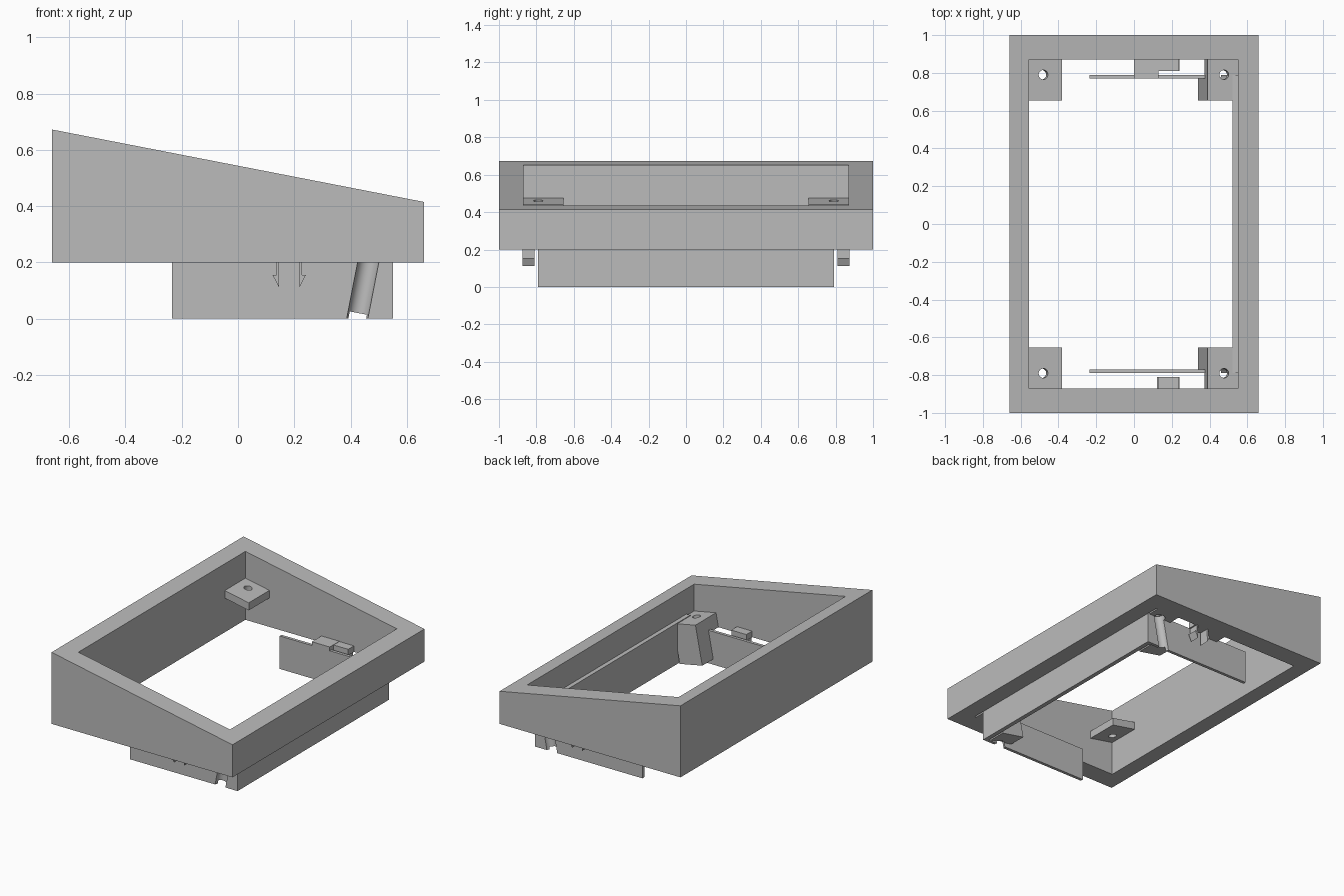
import bpy, bmesh, math
from mathutils import Vector

cube = bpy.data.objects.get("Cube")
if cube:
    bpy.data.objects.remove(cube, do_unlink=True)

grey = bpy.data.materials.new("plain grey")
grey.use_nodes = True
GREY = (0.5, 0.5, 0.5, 1)
grey.diffuse_color = GREY
grey.node_tree.nodes["Principled BSDF"].inputs["Base Color"].default_value = GREY

SLOPE = 0.195                       # tilt of the sloping top
AXIS = Vector((SLOPE, 0, 1)).normalized()


def finish(name, bm):
    bmesh.ops.recalc_face_normals(bm, faces=bm.faces)
    mesh = bpy.data.meshes.new(name)
    bm.to_mesh(mesh)
    bm.free()
    obj = bpy.data.objects.new(name, mesh)
    mesh.materials.append(grey)
    bpy.context.collection.objects.link(obj)
    return obj


def prism(name, profile, y0, y1):
    """Extrude an x-z profile along y."""
    bm = bmesh.new()
    face = bm.faces.new([bm.verts.new((x, y0, z)) for x, z in profile])
    ext = bmesh.ops.extrude_face_region(bm, geom=[face])["geom"]
    verts = [g for g in ext if isinstance(g, bmesh.types.BMVert)]
    bmesh.ops.translate(bm, verts=verts, vec=(0, y1 - y0, 0))
    return finish(name, bm)


def box(name, x0, x1, y0, y1, z0, z1):
    return prism(name, [(x0, z0), (x1, z0), (x1, z1), (x0, z1)], y0, y1)


def bore(top, radius, start, end):
    """Tilted cylinder cutter between two depths below a point."""
    bm = bmesh.new()
    bmesh.ops.create_cone(bm, cap_ends=True, segments=32, radius1=radius,
                          radius2=radius, depth=end - start)
    bm.transform(AXIS.to_track_quat('Z', 'Y').to_matrix().to_4x4())
    bmesh.ops.translate(bm, verts=bm.verts, vec=top - AXIS * (start + end) / 2)
    obj = finish("bore_cutter", bm)
    obj.hide_render = True
    return obj


def boolean(obj, other, operation):
    mod = obj.modifiers.new("boolean", 'BOOLEAN')
    mod.operation = operation
    mod.solver = 'EXACT'
    mod.object = other
    graph = bpy.context.evaluated_depsgraph_get()
    mesh = bpy.data.meshes.new_from_object(obj.evaluated_get(graph))
    obj.modifiers.clear()
    obj.data = mesh
    bpy.data.objects.remove(other, do_unlink=True)


def smooth(obj):
    bpy.ops.object.select_all(action='DESELECT')
    obj.select_set(True)
    bpy.context.view_layer.objects.active = obj
    bpy.ops.object.shade_smooth_by_angle(angle=math.radians(30))


def tab_top(x):
    return 0.475 - SLOPE * (x + 0.555)


# Sloping rectangular frame
frame = prism("frame", [(-0.66, 0.2), (0.66, 0.2), (0.66, 0.415), (-0.66, 0.672)], -1, 1)
opening = box("opening_cutter", -0.555, 0.55, -0.87, 0.87, 0, 1)
opening.hide_render = True
boolean(frame, opening, 'DIFFERENCE')

# Long skirt on the low side
box("long_skirt", 0.522, 0.55, -0.79, 0.79, 0, 0.27)

for side, s in (("front", -1), ("back", 1)):
    # Mounting tab on the tall side
    x0, x1 = -0.557, -0.38
    tab = prism(side + "_tab", [(x0, tab_top(x0)), (x1, tab_top(x1)),
                (x1, tab_top(x1) - 0.05), (x0, tab_top(x0) - 0.05)], s * 0.655, s * 0.872)
    hole = Vector((-0.48, s * 0.79, tab_top(-0.48)))
    boolean(tab, bore(hole, 0.025, -0.1, 0.2), 'DIFFERENCE')
    smooth(tab)

    # Tilted screw post, trimmed back below the frame
    x0, x1, z0, z1 = 0.39, 0.55, tab_top(0.39), tab_top(0.55)
    post = prism(side + "_post", [(x0, z0), (x1, z1), (0.505, 0.005), (0.34, 0.037)],
                 s * 0.655, s * 0.79)
    flange = prism("flange", [(x0, z0), (x1, z1), (x1 - (z1 - 0.2) * SLOPE, 0.2),
                   (x0 - (z0 - 0.2) * SLOPE, 0.2)], s * 0.75, s * 0.871)
    boolean(post, flange, 'UNION')
    screw = Vector((0.477, s * 0.79, tab_top(0.477)))
    boolean(post, bore(screw, 0.025, -0.1, 0.1), 'DIFFERENCE')
    boolean(post, bore(screw, 0.037, 0.05, 0.4), 'DIFFERENCE')
    smooth(post)

    # Short skirt, grooved by the screw bore
    skirt = box(side + "_skirt", -0.235, 0.55, s * 0.77, s * 0.79, 0, 0.217)
    boolean(skirt, bore(screw, 0.037, 0.05, 0.4), 'DIFFERENCE')
    smooth(skirt)

    # Snap clip with two barbed prongs
    box(side + "_clip_base", 0.127, 0.237, s * 0.81, s * 0.872, 0.2, 0.24)
    for hand, m in (("right", -1), ("left", 1)):
        barb = [(0.036, 0.21), (0.046, 0.21), (0.046, 0.155), (0.059, 0.155), (0.037, 0.112)]
        prism(side + "_" + hand + "_prong", [(0.182 + m * x, z) for x, z in barb],
              s * 0.81, s * 0.875)

# Bridge joining the back skirt to the frame
box("back_bridge", 0.0, 0.13, 0.77, 0.872, 0.201, 0.242)
